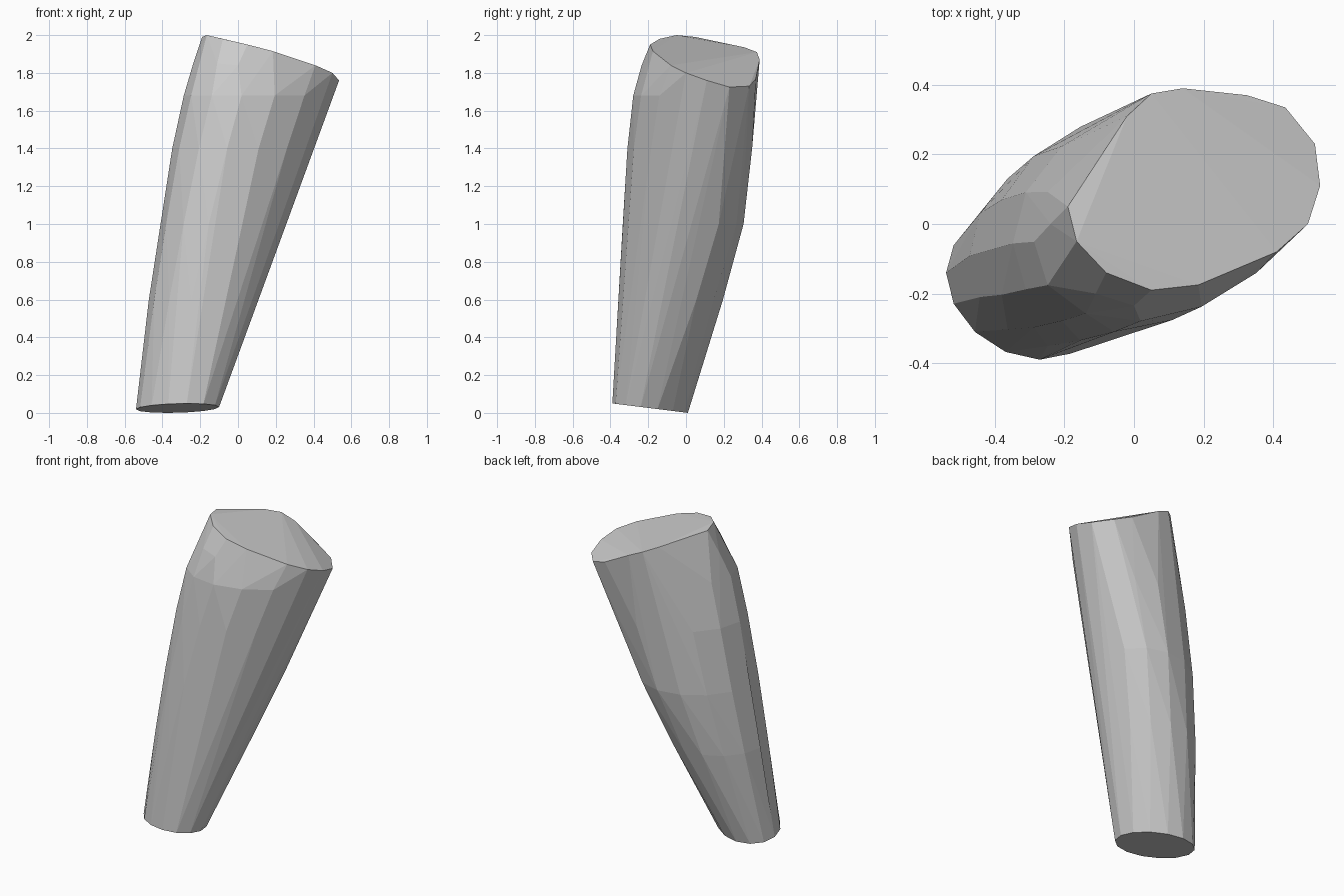
import bpy, bmesh, math

if "Cube" in bpy.data.objects:
    bpy.data.objects.remove(bpy.data.objects["Cube"])

# Cross-sections: z, min x, max x, min y, max y, diagonal skew
sections = [
    (None, -0.54, -0.10, -0.39, 0.01, -0.25),   # tilted foot
    (0.6, -0.472, 0.105, -0.355, 0.20, 0.05),
    (1.0, -0.413, 0.252, -0.335, 0.305, 0.18),
    (1.4, -0.348, 0.40, -0.31, 0.35, 0.23),
    (1.68, -0.287, 0.50, -0.28, 0.365, 0.29),
]
# Slanted upper rim, clockwise from its highest edge
rim = [
    (-0.19, 0.05, 1.99), (-0.165, -0.05, 2.0), (-0.08, -0.14, 1.98),
    (0.05, -0.19, 1.95), (0.185, -0.175, 1.915), (0.41, -0.08, 1.84),
    (0.50, 0.0, 1.80), (0.535, 0.11, 1.76), (0.52, 0.23, 1.725),
    (0.435, 0.335, 1.73), (0.325, 0.37, 1.77), (0.14, 0.39, 1.87),
    (0.05, 0.375, 1.91), (-0.02, 0.31, 1.935),
]
# Rounded shoulder below the high side of the rim
shoulder = [(-0.24, 0.0, 1.84), (-0.205, -0.11, 1.85),
            (-0.11, -0.2, 1.85), (0.0, -0.235, 1.84)]


def ring(z, x0, x1, y0, y1, skew, sides=14):
    """Skewed ellipse touching the given limits."""
    lag = math.acos(skew)
    pts = []
    for i in range(sides):
        t = 2 * math.pi * i / sides
        x = (x0 + x1) / 2 + (x1 - x0) / 2 * math.cos(t)
        y = (y0 + y1) / 2 + (y1 - y0) / 2 * math.cos(t - lag)
        pts.append((x, y, 0.05 * (y1 - y) / (y1 - y0) if z is None else z))
    return pts


# Faceted leaning column: the convex skin around all sections
bm = bmesh.new()
for s in sections:
    for p in ring(*s):
        bm.verts.new(p)
for p in rim + shoulder:
    bm.verts.new(p)
hull = bmesh.ops.convex_hull(bm, input=bm.verts)
bmesh.ops.delete(bm, geom=[v for v in bm.verts if not v.link_faces], context='VERTS')
bmesh.ops.dissolve_limit(bm, angle_limit=math.radians(2), verts=bm.verts, edges=bm.edges)
bmesh.ops.recalc_face_normals(bm, faces=bm.faces)
mesh = bpy.data.meshes.new("leaning_column")
bm.to_mesh(mesh)
bm.free()
bpy.context.collection.objects.link(bpy.data.objects.new("leaning_column", mesh))
